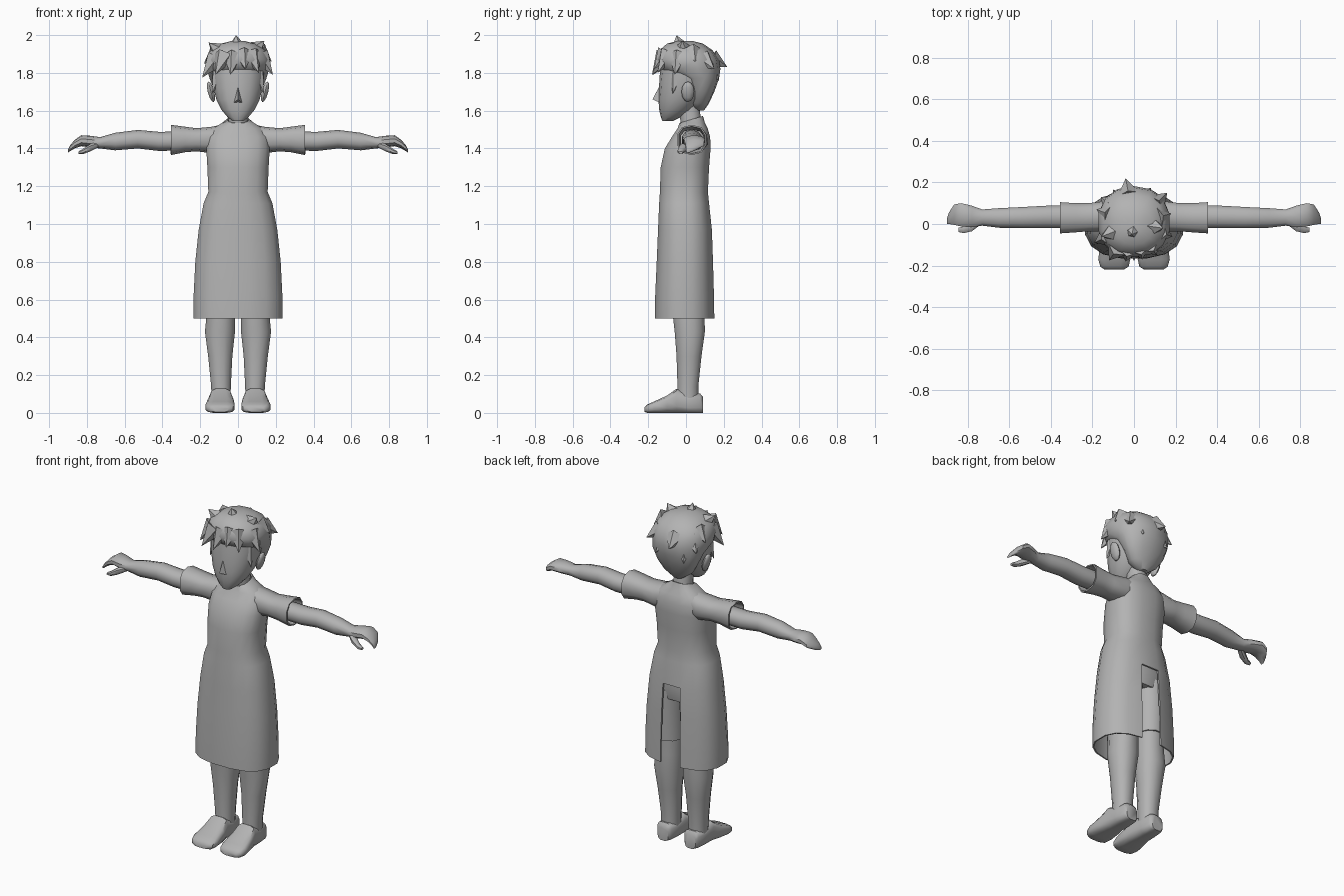
import bpy, bmesh, math
from mathutils import Vector, Matrix

cube = bpy.data.objects.get("Cube")
if cube:
    bpy.data.objects.remove(cube, do_unlink=True)

GREY = (0.45, 0.45, 0.45, 1.0)
clay = bpy.data.materials.new("plain_grey")
clay.use_nodes = True
clay.diffuse_color = GREY
clay.node_tree.nodes["Principled BSDF"].inputs["Base Color"].default_value = GREY


def finish(name, bm, mirror=False, thickness=0.0, angle=45):
    """Turn a bmesh into a shaded object, optionally mirrored and thickened."""
    bmesh.ops.recalc_face_normals(bm, faces=bm.faces)
    mesh = bpy.data.meshes.new(name)
    bm.to_mesh(mesh)
    bm.free()
    mesh.materials.append(clay)
    obj = bpy.data.objects.new(name, mesh)
    bpy.context.collection.objects.link(obj)
    bpy.ops.object.select_all(action='DESELECT')
    obj.select_set(True)
    bpy.context.view_layer.objects.active = obj
    if thickness:
        solid = obj.modifiers.new("thickness", 'SOLIDIFY')
        solid.thickness = thickness
        bpy.ops.object.modifier_apply(modifier="thickness")
    if mirror:
        obj.modifiers.new("other_side", 'MIRROR')
        bpy.ops.object.modifier_apply(modifier="other_side")
    bpy.ops.object.shade_smooth_by_angle(angle=math.radians(angle))
    return obj


def loft(axis, rings, sides=12, power=0.9, caps=True):
    """Skin rings given as (position, low u, high u, low v, high v)."""
    def soft(value):
        return math.copysign(abs(value) ** power, value)
    turns = [(i + 0.5) * math.tau / sides for i in range(sides)]
    us = [soft(math.cos(a)) for a in turns]
    vs = [soft(math.sin(a)) for a in turns]
    top_u, top_v = max(us), max(vs)
    bm = bmesh.new()
    loops = []
    for t, u0, u1, v0, v1 in rings:
        loop = []
        for a, b in zip(us, vs):
            u = (u0 + u1) / 2 + (u1 - u0) / 2 * a / top_u
            v = (v0 + v1) / 2 + (v1 - v0) / 2 * b / top_v
            point = {'x': (t, u, v), 'y': (u, t, v), 'z': (u, v, t)}[axis]
            loop.append(bm.verts.new(point))
        loops.append(loop)
    for low, high in zip(loops, loops[1:]):
        for i in range(sides):
            j = (i + 1) % sides
            bm.faces.new((low[i], low[j], high[j], high[i]))
    if caps:
        bm.faces.new(loops[0])
        bm.faces.new(loops[-1])
    return bm


def centred(rows):
    """Rings symmetric about x = 0 from (z, half width, front, back)."""
    return [(z, -w, w, front, back) for z, w, front, back in rows]


# Long gown, open below, with a slit at the back and a dipped neckline
bm = loft('z', centred([
    (0.5, .235, -.165, .15), (0.62, .235, -.163, .148), (0.8, .226, -.155, .143),
    (0.97, .208, -.148, .137), (1.11, .182, -.142, .122), (1.17, .157, -.138, .116),
    (1.3, .162, -.134, .122), (1.4, .168, -.112, .13), (1.46, .165, -.075, .128),
    (1.505, .135, -.045, .115), (1.535, .085, -.035, .1), (1.56, .055, -.03, .09),
]), sides=16, power=0.8, caps=False)
slit = [f for f in bm.faces
        if abs(f.calc_center_median().x) < .01
        and f.calc_center_median().y > 0 and f.calc_center_median().z < .97]
bmesh.ops.delete(bm, geom=slit, context='FACES')
for v in bm.verts:
    if v.co.z > 1.55:
        v.co.z += 0.3 * (v.co.y - .05)
finish("gown", bm, thickness=0.008)

# Short sleeves with open cuffs
finish("sleeves", loft('x', [
    (.06, -.02, .1, 1.40, 1.53), (.14, -.035, .11, 1.375, 1.515),
    (.22, -.035, .1, 1.385, 1.507), (.28, -.04, .1, 1.38, 1.515),
    (.355, -.045, .105, 1.365, 1.525),
], sides=10, power=0.8, caps=False), mirror=True, thickness=0.008)

# Arms running into mitten hands
finish("arms", loft('x', [
    (.25, -.02, .09, 1.39, 1.49), (.42, -.02, .088, 1.387, 1.488),
    (.53, -.02, .082, 1.4, 1.498), (.65, -.018, .076, 1.39, 1.483),
    (.73, -.008, .07, 1.4, 1.46), (.78, -.015, .088, 1.405, 1.467),
    (.83, -.012, .1, 1.412, 1.47), (.865, -.004, .094, 1.4, 1.445),
    (.89, 0, .055, 1.385, 1.415), (.9, 0, .025, 1.378, 1.395),
], sides=10), mirror=True)
finish("thumbs", loft('x', [
    (.74, -.005, .03, 1.405, 1.435), (.78, -.035, .01, 1.385, 1.425),
    (.82, -.044, -.012, 1.37, 1.398), (.845, -.038, -.018, 1.37, 1.384),
], sides=8), mirror=True)

# Legs, shorts and shoes
finish("legs", loft('z', [
    (.06, .04, .14, -.045, .065), (.14, .038, .142, -.045, .065),
    (.3, .03, .158, -.05, .082), (.43, .016, .175, -.06, .1),
    (.52, .016, .166, -.07, .098), (.7, .01, .17, -.08, .105),
]), mirror=True)
finish("shorts_legs", loft('z', [
    (.61, .006, .175, -.09, .11), (.8, .002, .18, -.1, .118),
    (.92, -.01, .175, -.1, .122),
]), mirror=True)
finish("shorts_hips", loft('z', centred([
    (.87, .15, -.09, .11), (.95, .18, -.11, .125), (1.08, .16, -.11, .11),
])))
finish("shoes", loft('y', [
    (.09, .055, .125, 0, .085), (.075, .042, .138, 0, .102), (.01, .036, .145, 0, .098),
    (-.05, .032, .15, 0, .128), (-.1, .022, .162, 0, .092),
    (-.17, .018, .172, 0, .06), (-.205, .026, .162, 0, .045), (-.22, .05, .14, .005, .03),
], sides=12, power=0.6), mirror=True)

# Neck and head
finish("neck", loft('z', centred([
    (1.48, .06, -.02, .085), (1.55, .05, -.03, .08), (1.66, .05, -.045, .065),
])))
finish("head", loft('z', centred([
    (1.545, .028, -.125, -.07), (1.565, .055, -.133, -.03), (1.605, .088, -.142, .03),
    (1.66, .115, -.146, .08), (1.72, .13, -.143, .11), (1.78, .138, -.14, .13),
    (1.86, .138, -.13, .13),
]), sides=14))

# Nose wedge
bm = bmesh.new()
bridge, tip, left, right = [bm.verts.new(p) for p in (
    (0, -.138, 1.735), (0, -.177, 1.66), (.026, -.134, 1.64), (-.026, -.134, 1.64))]
for face in ((bridge, tip, left), (bridge, right, tip), (tip, right, left)):
    bm.faces.new(face)
finish("nose", bm)

# Ears
bm = bmesh.new()
bmesh.ops.create_uvsphere(bm, u_segments=10, v_segments=6, radius=1,
                          matrix=Matrix.Translation((.143, .01, 1.7))
                          @ Matrix.Rotation(math.radians(15), 4, 'Y')
                          @ Matrix.Diagonal((.018, .034, .056, 1)))
finish("ears", bm, mirror=True)

# Hair cap narrowing to the nape
finish("hair_cap", loft('z', centred([
    (1.6, .03, .045, .095), (1.64, .085, .02, .122), (1.7, .122, .015, .15),
    (1.77, .15, -.03, .175), (1.82, .165, -.14, .182), (1.87, .17, -.16, .175),
    (1.92, .145, -.14, .14), (1.955, .09, -.1, .09), (1.97, .03, -.04, .03),
]), sides=14))

# Hair locks: tip position and how far the root sits above the tip
LOCKS = [
    (-.19, -.09, 1.775, .1), (-.12, -.175, 1.79, .1), (-.04, -.18, 1.79, .1),
    (.04, -.17, 1.82, .08), (.11, -.15, 1.8, .1), (.185, -.06, 1.79, .1),
    (-.138, -.07, 1.69, .14), (.138, -.07, 1.69, .14),
    (-.155, -.06, 1.96, -.05), (-.01, -.05, 2.0, -.07), (.14, -.02, 1.97, -.05),
    (-.04, .22, 1.83, .04), (.16, .15, 1.82, .05), (-.16, .13, 1.8, .06),
    (.178, .05, 1.86, .05), (-.18, .07, 1.85, .05), (.08, .175, 1.76, .08),
    (-.1, .165, 1.74, .08),
]
bm = bmesh.new()
for x, y, z, lift in LOCKS:
    tip = Vector((x, y, z))
    root = Vector((x * .62, y * .62, z + lift))
    aim = tip - root
    place = Matrix.Translation((tip + root) / 2) @ aim.to_track_quat('Z', 'Y').to_matrix().to_4x4()
    bmesh.ops.create_cone(bm, cap_ends=True, segments=5, radius1=.055, radius2=0,
                          depth=aim.length, matrix=place)
finish("hair_locks", bm, angle=60)
